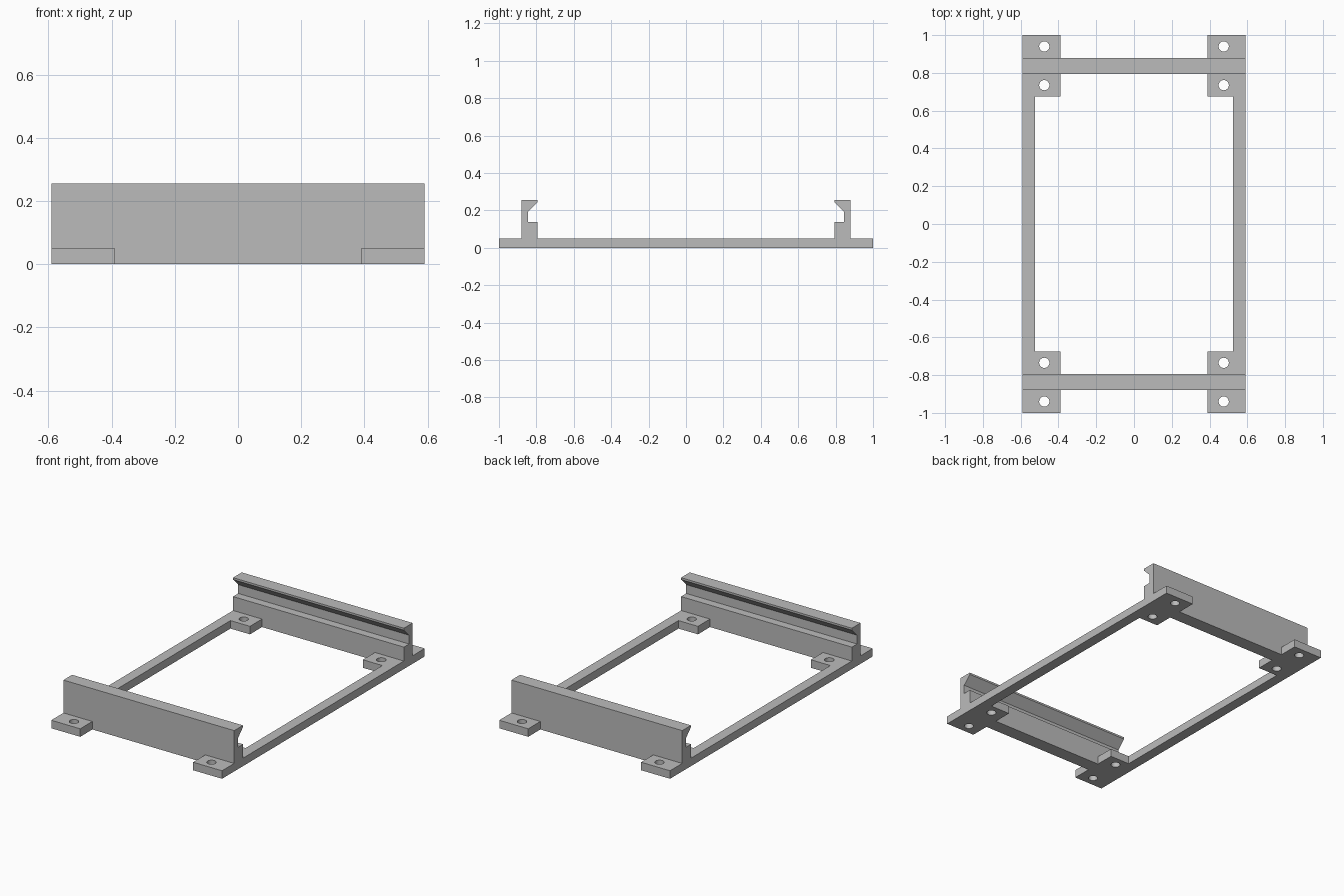
import bpy
import bmesh
from math import cos, sin, pi, radians

cube = bpy.data.objects.get("Cube")
if cube:
    bpy.data.objects.remove(cube, do_unlink=True)

# Main dimensions
HALF_X, HALF_Y = 0.59, 1.0
BASE_H, TOP = 0.05, 0.255
PAD_X, PAD_Y = 0.39, 0.675          # inner edges of the corner pads
RAIL_OUT, RAIL_IN = 0.88, 0.794     # outer and inner faces of the rails
BAR_X = 0.525                       # inner edge of the side bars
HOLE_X, HOLE_YS, HOLE_R = 0.475, (0.94, 0.735), 0.027

GREY = (0.5, 0.5, 0.5, 1)
grey = bpy.data.materials.new("grey plastic")
grey.use_nodes = True
grey.diffuse_color = GREY
grey.node_tree.nodes["Principled BSDF"].inputs["Base Color"].default_value = GREY


def four_way(quarter):
    """Closed outline from the points of its +x +y quarter."""
    right = [(x, -y) for x, y in reversed(quarter)] + quarter
    return right + [(-x, y) for x, y in reversed(right)]


def circle(cx, cy, r, n=32):
    return [(cx + r * cos(2 * pi * i / n), cy + r * sin(2 * pi * i / n)) for i in range(n)]


# Base frame: flat outline with window and screw holes, given thickness
outer = four_way([(HALF_X, HALF_Y), (PAD_X, HALF_Y), (PAD_X, RAIL_OUT)])
window = four_way([(BAR_X, PAD_Y), (PAD_X, PAD_Y), (PAD_X, RAIL_IN)])
holes = [circle(sx * HOLE_X, sy * y, HOLE_R)
         for sx in (-1, 1) for sy in (-1, 1) for y in HOLE_YS]

curve = bpy.data.curves.new("base_frame", "CURVE")
curve.dimensions = "2D"
curve.fill_mode = "BOTH"
curve.extrude = BASE_H / 2
for outline in [outer, window] + holes:
    spline = curve.splines.new("POLY")
    spline.points.add(len(outline) - 1)
    for point, (x, y) in zip(spline.points, outline):
        point.co = (x, y, 0, 1)
    spline.use_cyclic_u = True
curve.materials.append(grey)
base = bpy.data.objects.new("base_frame", curve)
base.location.z = BASE_H / 2
bpy.context.collection.objects.link(base)
bpy.context.view_layer.objects.active = base
base.select_set(True)
bpy.ops.object.convert(target="MESH")
base = bpy.context.object

# Weld the frame and dissolve its flat triangulation
bm = bmesh.new()
bm.from_mesh(base.data)
bmesh.ops.remove_doubles(bm, verts=bm.verts, dist=0.0001)
bmesh.ops.recalc_face_normals(bm, faces=bm.faces)
bm.to_mesh(base.data)
bm.free()
bpy.ops.object.shade_smooth_by_angle(angle=radians(30))

# Clip rails: hooked profile swept across the width
profile = [(RAIL_OUT, BASE_H), (RAIL_OUT, TOP), (RAIL_IN, TOP), (RAIL_IN, 0.243),
           (0.845, 0.192), (0.845, 0.137), (RAIL_IN, 0.137), (RAIL_IN, BASE_H)]


def clip_rail(name, side):
    bm = bmesh.new()
    face = bm.faces.new([bm.verts.new((-HALF_X, side * y, z)) for y, z in profile])
    swept = bmesh.ops.extrude_face_region(bm, geom=[face])["geom"]
    bmesh.ops.translate(bm, vec=(2 * HALF_X, 0, 0),
                        verts=[g for g in swept if isinstance(g, bmesh.types.BMVert)])
    bmesh.ops.recalc_face_normals(bm, faces=bm.faces)
    mesh = bpy.data.meshes.new(name)
    bm.to_mesh(mesh)
    bm.free()
    mesh.materials.append(grey)
    bpy.context.collection.objects.link(bpy.data.objects.new(name, mesh))


clip_rail("front_clip_rail", -1)
clip_rail("back_clip_rail", 1)
